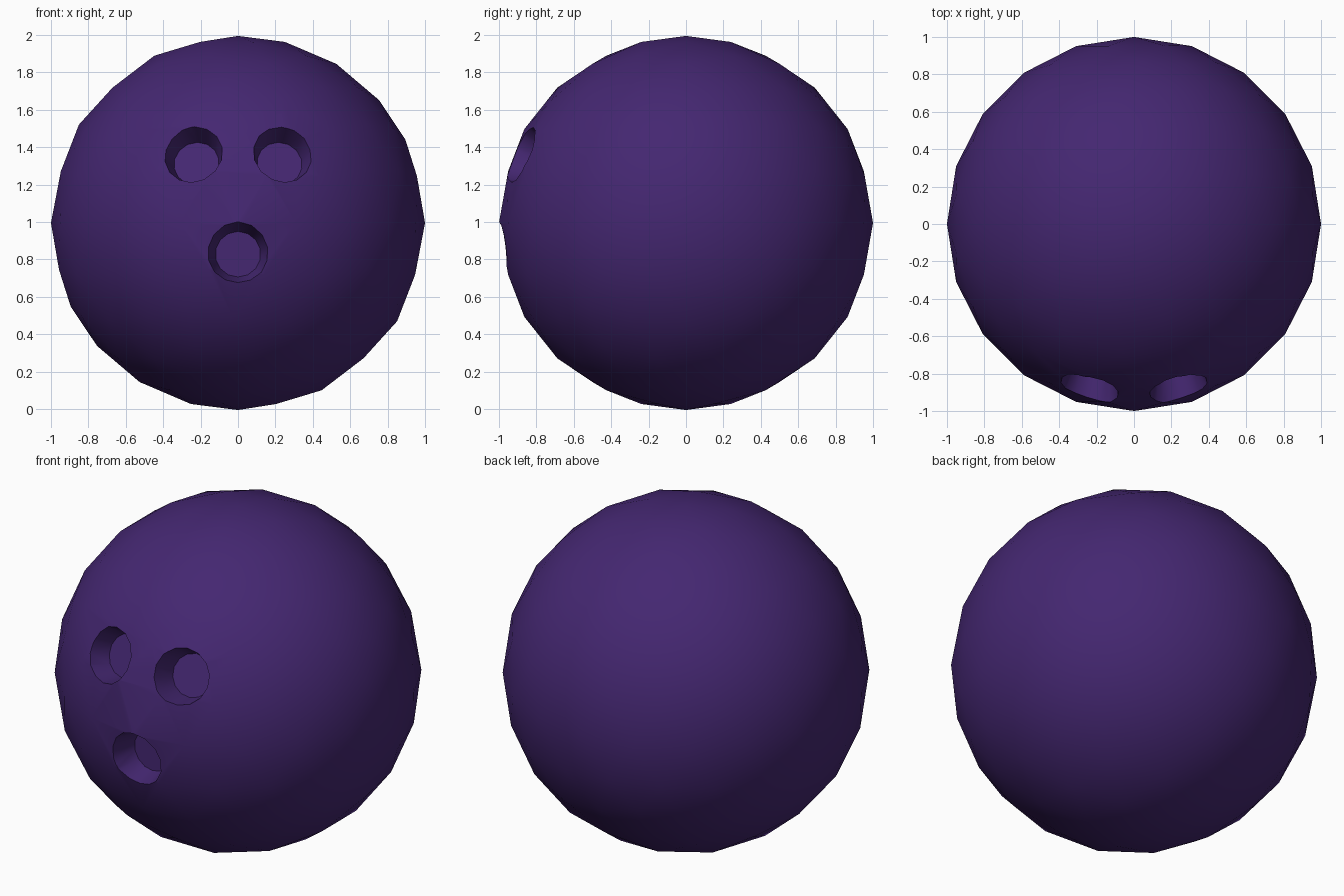
import bpy
import bmesh
from mathutils import Vector

if "Cube" in bpy.data.objects:
    bpy.data.objects.remove(bpy.data.objects["Cube"])

# Ball colour
purple = bpy.data.materials.new("deep purple")
purple.diffuse_color = (0.058, 0.020, 0.165, 1.0)
purple.use_nodes = True
purple.node_tree.nodes["Principled BSDF"].inputs["Base Color"].default_value = purple.diffuse_color

# Low-poly ball
bpy.ops.mesh.primitive_ico_sphere_add(subdivisions=3, radius=1.0, location=(0, 0, 0.995))
ball = bpy.context.object
ball.name = "ball"
ball.data.materials.append(purple)


# Tapered drill shape running from the hole floor out past the surface
def hole_cutter(name, rim, floor, r_rim=0.162, r_floor=0.122, sides=14):
    rim, floor = Vector(rim), Vector(floor)
    axis = rim - floor
    reach = 1.6
    length = axis.length * reach
    r_out = r_floor + (r_rim - r_floor) * reach
    bpy.ops.mesh.primitive_cone_add(vertices=sides, radius1=r_floor, radius2=r_out, depth=length)
    cutter = bpy.context.object
    cutter.name = name
    cutter.data.materials.append(purple)
    cutter.rotation_mode = 'QUATERNION'
    cutter.rotation_quaternion = axis.to_track_quat('Z', 'Y')
    cutter.location = floor + axis.normalized() * length / 2
    cutter.hide_render = True
    return cutter


# Two finger holes and one thumb hole
cutters = [hole_cutter("finger_hole_cutter", (s * 0.243, -0.885, 1.365), (s * 0.222, -0.745, 1.312))
           for s in (-1, 1)]
cutters.append(hole_cutter("thumb_hole_cutter", (0, -0.965, 0.83), (0, -0.81, 0.828)))

for cutter in cutters:
    mod = ball.modifiers.new(cutter.name, 'BOOLEAN')
    mod.operation = 'DIFFERENCE'
    mod.solver = 'EXACT'
    mod.object = cutter

bpy.context.view_layer.update()
bpy.ops.object.select_all(action='DESELECT')
ball.select_set(True)
bpy.context.view_layer.objects.active = ball
for mod in list(ball.modifiers):
    bpy.ops.object.modifier_apply(modifier=mod.name)
for cutter in cutters:
    bpy.data.objects.remove(cutter)

# Triangulate the cut faces, then soften facets while keeping rims sharp
bm = bmesh.new()
bm.from_mesh(ball.data)
bmesh.ops.triangulate(bm, faces=[f for f in bm.faces if len(f.verts) > 4])
bm.to_mesh(ball.data)
bm.free()
bpy.ops.object.shade_smooth_by_angle(angle=0.6)
